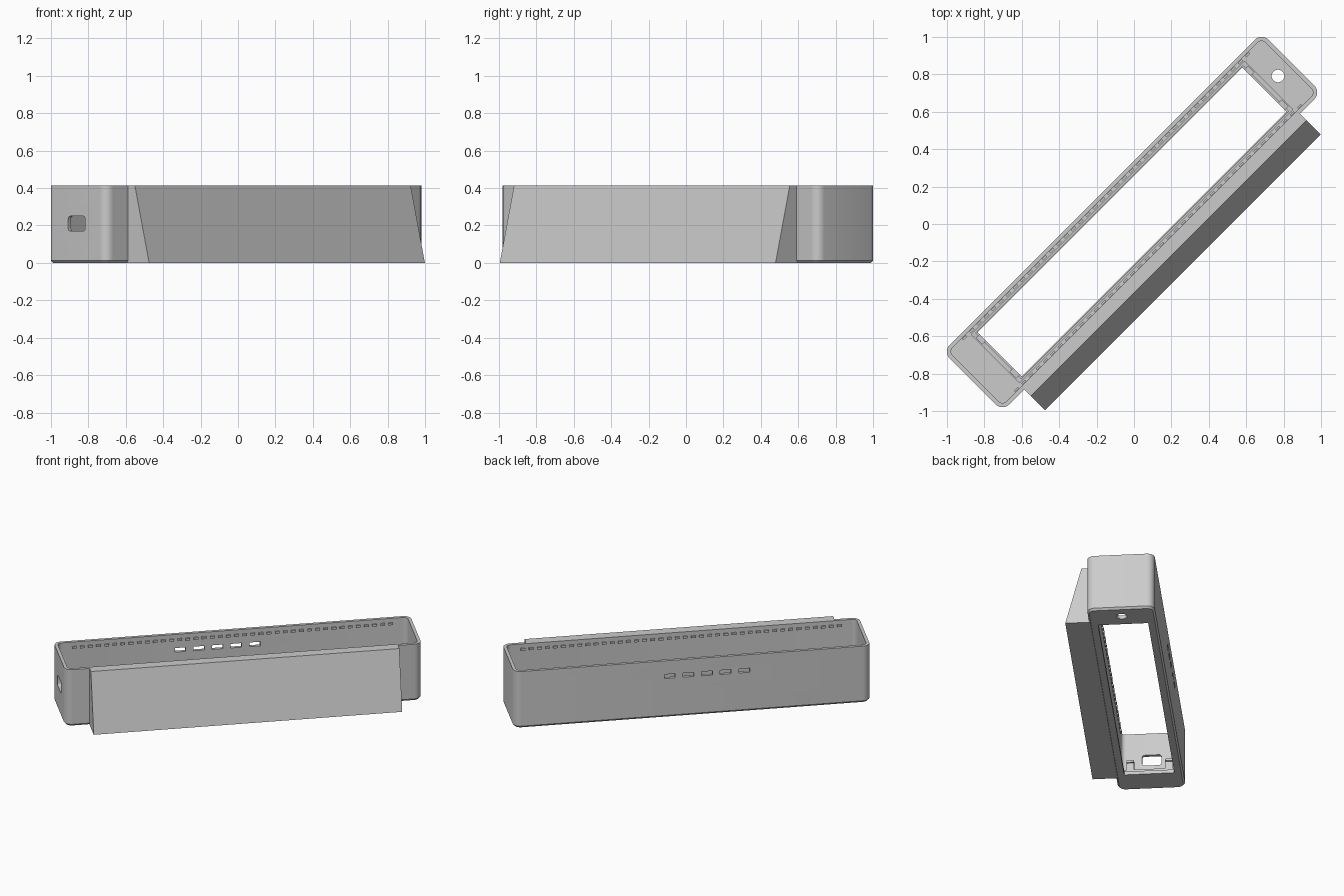
import bpy, bmesh, math
from mathutils import Matrix

old = bpy.data.objects.get("Cube")
if old:
    bpy.data.objects.remove(old, do_unlink=True)

grey = bpy.data.materials.new("plain_grey")
grey.use_nodes = True
colour = (0.6, 0.6, 0.6, 1)
grey.diffuse_color = colour
grey.node_tree.nodes["Principled BSDF"].inputs["Base Color"].default_value = colour

H = 0.415            # overall height
U, MID, V = 1.205, 0.015, 0.225   # half length, width centre, half width
FLOOR = 0.025
TURN = math.radians(45)


def finish(bm, name):
    """Turn a bmesh, built along the long axis, into a turned object."""
    bmesh.ops.recalc_face_normals(bm, faces=bm.faces)
    mesh = bpy.data.meshes.new(name)
    bm.to_mesh(mesh)
    bm.free()
    mesh.materials.append(grey)
    ob = bpy.data.objects.new(name, mesh)
    bpy.context.collection.objects.link(ob)
    ob.rotation_euler.z = TURN
    return ob


def add_box(bm, u, v, z):
    size = [b - a for a, b in (u, v, z)]
    mid = [(a + b) / 2 for a, b in (u, v, z)]
    bmesh.ops.create_cube(bm, size=1, matrix=Matrix.Translation(mid) @ Matrix.Diagonal((*size, 1)))


def ring(bm, hu, hv, r, z, steps=6):
    """Rounded rectangle of vertices."""
    verts = []
    for q, (su, sv) in enumerate(((1, 1), (-1, 1), (-1, -1), (1, -1))):
        for i in range(steps + 1):
            a = math.pi / 2 * (q + i / steps)
            verts.append(bm.verts.new((su * (hu - r) + r * math.cos(a),
                                       MID + sv * (hv - r) + r * math.sin(a), z)))
    return verts


def loft(bm, sections):
    """Closed tube through the rounded rectangles."""
    rings = [ring(bm, *s) for s in sections]
    for a, b in zip(rings, rings[1:] + rings[:1]):
        for i in range(len(a)):
            j = (i + 1) % len(a)
            bm.faces.new((a[i], a[j], b[j], b[i]))


def smooth(ob):
    bpy.ops.object.select_all(action='DESELECT')
    ob.select_set(True)
    bpy.context.view_layer.objects.active = ob
    bpy.ops.object.shade_smooth_by_angle(angle=math.radians(30))


# Open tray: thin walls, chamfered foot, floor with a long opening
bm = bmesh.new()
loft(bm, [(U - 0.012, V - 0.012, 0.04, 0),
          (U, V, 0.05, 0.014),
          (U, V, 0.05, H),
          (U - 0.022, V - 0.022, 0.03, H),
          (U - 0.022, V - 0.022, 0.03, FLOOR),
          (1.0, 0.167, 0.004, FLOOR),
          (1.0, 0.167, 0.004, 0)])
tray = finish(bm, "tray")

# Cutters: floor hole, end socket and five vent slots
bm = bmesh.new()
bmesh.ops.create_cone(bm, cap_ends=True, segments=32, radius1=0.034, radius2=0.034,
                      depth=0.2, matrix=Matrix.Translation((1.104, MID, 0)))
for i in range(5):
    u = -0.1 + (i - 2) * 0.126
    add_box(bm, (u - 0.037, u + 0.037), (0.15, 0.3), (0.285, 0.315))
holes = finish(bm, "hole_cutter")
bm = bmesh.new()
add_box(bm, (-1.3, -1.1), (MID - 0.064, MID + 0.064), (0.17, 0.25))
edges = [e for e in bm.edges if abs(e.verts[0].co.x - e.verts[1].co.x) > 0.1]
bmesh.ops.bevel(bm, geom=edges, offset=0.015, segments=4, profile=0.5, affect='EDGES')
socket = finish(bm, "socket_cutter")
bpy.context.view_layer.objects.active = tray
for cutter in (holes, socket):
    cutter.hide_render = True
    mod = tray.modifiers.new("cut", 'BOOLEAN')
    mod.operation, mod.solver, mod.object = 'DIFFERENCE', 'EXACT', cutter
    bpy.ops.object.modifier_apply(modifier=mod.name)
    bpy.data.objects.remove(cutter, do_unlink=True)
smooth(tray)

# Low lip around the opening
bm = bmesh.new()
loft(bm, [(1.035, 0.185, 0.004, FLOOR - 0.002), (1.035, 0.185, 0.004, FLOOR + 0.018),
          (1.01, 0.172, 0.004, FLOOR + 0.018), (1.01, 0.172, 0.004, FLOOR - 0.002)])
finish(bm, "opening_lip")

# Sloping front block
bm = bmesh.new()
profile = [(-0.2, 0), (-0.368, 0), (-0.26, H), (-0.2, H)]
ends = [[bm.verts.new((u, v, z)) for v, z in profile] for u in (-1.04, 1.045)]
for e in ends:
    bm.faces.new(e)
for i in range(4):
    j = (i + 1) % 4
    bm.faces.new((ends[0][i], ends[0][j], ends[1][j], ends[1][i]))
finish(bm, "sloping_block")

# Clips at both ends of the opening
bm = bmesh.new()
for s in (-1, 1):
    for v in (MID - 0.128, MID + 0.128):
        add_box(bm, sorted((s * 1.012, s * 1.03)), (v - 0.025, v + 0.025), (FLOOR - 0.002, 0.11))
        add_box(bm, sorted((s * 1.0, s * 1.03)), (v - 0.025, v + 0.025), (0.095, 0.11))
finish(bm, "clips")

# Row of small teeth under the rim of each long wall
bm = bmesh.new()
for s in (-1, 1):
    inner = MID + s * (V - 0.024)
    for i in range(40):
        u = -1.07 + i * 2.14 / 39
        add_box(bm, (u - 0.015, u + 0.015), sorted((inner, inner - s * 0.01)), (0.37, 0.385))
finish(bm, "rim_teeth")
